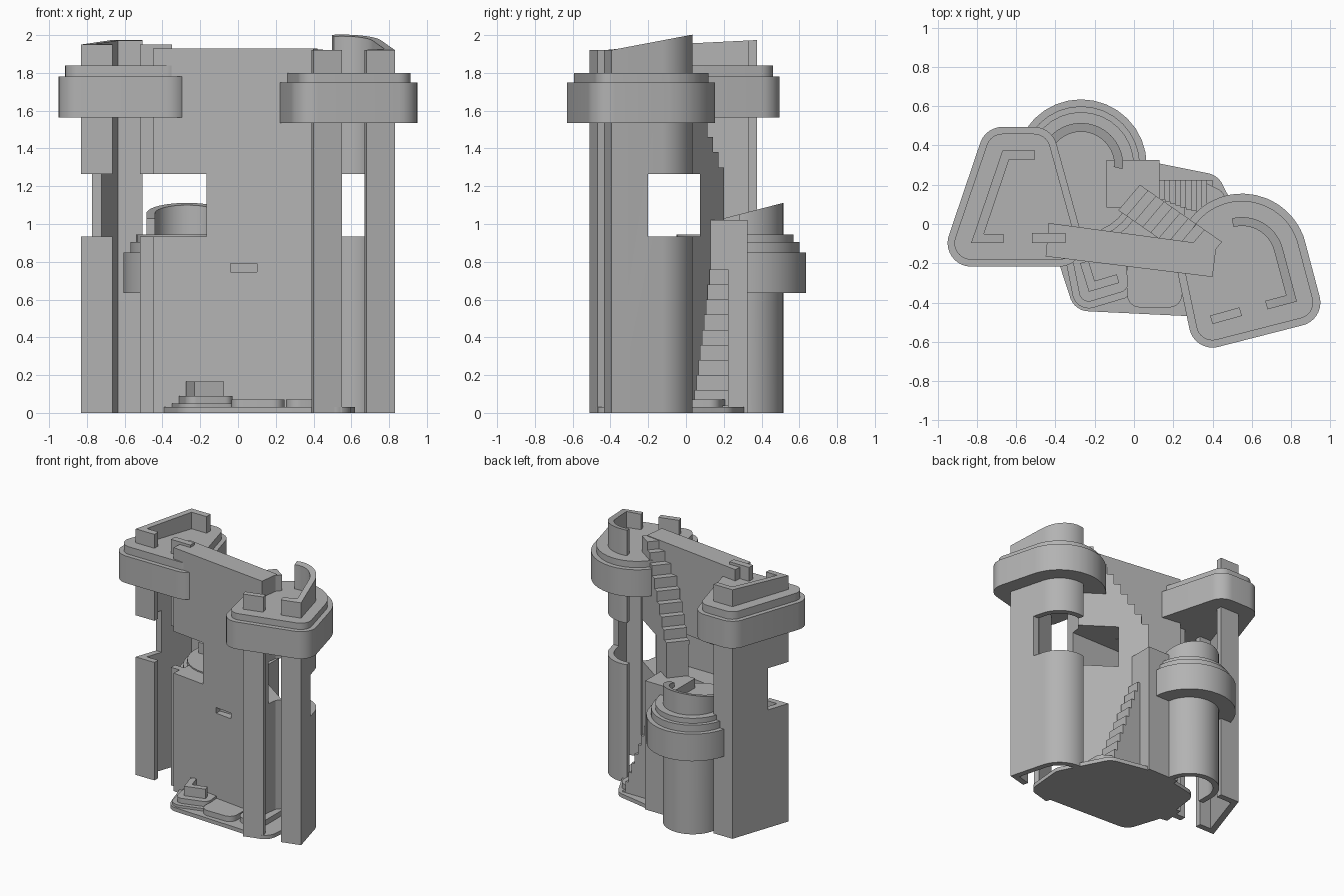
import bpy, bmesh, math
from mathutils import Vector, geometry

cube = bpy.data.objects.get("Cube")
if cube:
    bpy.data.objects.remove(cube, do_unlink=True)

stone = bpy.data.materials.new("grey_stone")
stone.use_nodes = True
COLOUR = (0.45, 0.45, 0.45, 1)
stone.diffuse_color = COLOUR
stone.node_tree.nodes["Principled BSDF"].inputs["Base Color"].default_value = COLOUR


def prism(name, outline, z0, z1):
    """Extrude a flat outline; z1 is a height or a function of y."""
    top = z1 if callable(z1) else (lambda y: z1)
    bm = bmesh.new()
    low = [bm.verts.new((x, y, z0)) for x, y in outline]
    high = [bm.verts.new((x, y, top(y))) for x, y in outline]
    n = len(low)
    caps = [bm.faces.new(low), bm.faces.new(high)]
    for i in range(n):
        j = (i + 1) % n
        bm.faces.new((low[i], low[j], high[j], high[i]))
    if callable(z1):
        bmesh.ops.triangulate(bm, faces=caps)
    bmesh.ops.recalc_face_normals(bm, faces=bm.faces)
    mesh = bpy.data.meshes.new(name)
    bm.to_mesh(mesh)
    bm.free()
    mesh.materials.append(stone)
    ob = bpy.data.objects.new(name, mesh)
    bpy.context.collection.objects.link(ob)
    return ob


def box(name, x0, x1, y0, y1, z0, z1):
    return prism(name, [(x0, y0), (x1, y0), (x1, y1), (x0, y1)], z0, z1)


def arc(cx, cy, r, a0, a1, n=20):
    angles = [math.radians(a0 + (a1 - a0) * i / n) for i in range(n + 1)]
    return [(cx + r * math.cos(a), cy + r * math.sin(a)) for a in angles]


def inflate(points, r):
    """Rounded outline at distance r around the hull of the points."""
    cloud = [Vector(q) for x, y in points for q in arc(x, y, r, 0, 360, 32)[:-1]]
    return [cloud[i][:] for i in geometry.convex_hull_2d(cloud)]


def band(path, t):
    """Wall outline: the path and its mitred offset to the right-hand side."""
    pts = [Vector(p) for p in path]
    inner = []
    for i, p in enumerate(pts):
        a = (p - pts[i - 1]).normalized() if i else None
        b = (pts[i + 1] - p).normalized() if i < len(pts) - 1 else None
        a, b = a or b, b or a
        na, nb = Vector((a.y, -a.x)), Vector((b.y, -b.x))
        m = (na + nb).normalized()
        inner.append((p + m * t / max(m.dot(na), 0.3))[:])
    return [p[:] for p in pts] + inner[::-1]


def cut(ob, cutter):
    mod = ob.modifiers.new("opening", 'BOOLEAN')
    mod.operation, mod.solver, mod.object = 'DIFFERENCE', 'EXACT', cutter
    bpy.context.view_layer.objects.active = ob
    bpy.ops.object.modifier_apply(modifier=mod.name)


cut_by_window = []
smooth = []

# Right-hand trapezoid tower: clipped wall, pillar and collars
TRAP_TOP = lambda y: 1.95 + 0.05 * (y + 0.1)
trap_path = [(-0.665, -0.097), (-0.83, -0.097), (-0.67, 0.375), (-0.505, 0.375)]
cut_by_window.append(prism("trapezoid_tower_wall", band(trap_path, 0.047), 0, TRAP_TOP))
cut_by_window.append(prism("trapezoid_tower_pillar",
                           band([(-0.35, -0.097), (-0.52, -0.097)], 0.05), 0, 1.95))
trap = [(-0.83, -0.097), (-0.67, 0.375), (-0.51, 0.375), (-0.38, -0.097)]
smooth.append(prism("trapezoid_tower_collar", inflate(trap, 0.12), 1.565, 1.78))
smooth.append(prism("trapezoid_tower_cap", inflate(trap, 0.085), 1.78, 1.84))

# Left-hand round-backed tower
ROUND_TOP = lambda y: 1.92 + 0.19 * max(0, y + 0.4)
round_path = (arc(0.55, -0.18, 0.215, 104, 14)
              + [(0.83, -0.395), (0.68, -0.435)])
cut_by_window.append(prism("round_tower_wall", band(round_path, 0.045), 0, ROUND_TOP))
cut_by_window.append(prism("round_tower_pillar",
                           band([(0.55, -0.468), (0.40, -0.51)], 0.045), 0, 1.92))
round_core = arc(0.55, -0.18, 0.215, 0, 195) + [(0.40, -0.51), (0.83, -0.40)]
smooth.append(prism("round_tower_collar", inflate(round_core, 0.12), 1.535, 1.75))
smooth.append(prism("round_tower_cap", inflate(round_core, 0.083), 1.75, 1.80))

# Main curtain wall with a shallow slot in its front
wall = prism("main_wall", [(-0.435, 0.005), (-0.45, -0.165), (0.40, -0.27), (0.42, -0.11)], 0, 1.93)
slot = box("slot_cutter", -0.04, 0.10, -0.4, -0.17, 0.745, 0.79)
cut(wall, slot)
bpy.data.objects.remove(slot, do_unlink=True)
cut_by_window.append(wall)

# Upper stair: solid steps climbing diagonally to the wall top
foot_a, foot_b = Vector((0.03, 0.2)), Vector((-0.08, 0.07))
run = Vector((0.82, -0.57)).normalized()
STEPS, TREAD = 9, 0.05
stair_bm = bmesh.new()
for i in range(STEPS):
    s = run * TREAD * i
    e = run * (TREAD * (i + 1) if i < STEPS - 1 else 0.51)
    step = prism("upper_stair_step_%d" % (i + 1),
                 [(foot_a + s)[:], (foot_a + e)[:], (foot_b + e)[:], (foot_b + s)[:]],
                 0, min(1.925, 1.3 + 0.08 * i))
    cut_by_window.append(step)
stair_bm.free()

# Lower stair and landing
for i in range(10):
    x = 0.40 - 0.027 * i
    box("lower_stair_step_%d" % (i + 1), x - 0.027, x,
        0.035 + 0.01 * i, 0.225, 0, 0.04 + 0.08 * i)
box("landing", -0.14, 0.13, 0.085, 0.325, 0, 1.02)

# Rear half-round turret with stacked collars
turret_path = ([(-0.485, 0.2)] + arc(-0.27, 0.3, 0.215, 180, 0) + [(-0.06, 0.28)])
smooth.append(prism("rear_turret_wall", band(turret_path, 0.045), 0,
                    lambda y: 1.03 + 0.26 * (y - 0.2)))
turret_core = [(-0.27, 0.3), (-0.27, 0.22)]
for name, r, z0, z1 in (("collar", 0.335, 0.635, 0.85), ("ledge", 0.30, 0.85, 0.905),
                        ("floor", 0.27, 0.905, 0.945)):
    smooth.append(prism("rear_turret_" + name, inflate(turret_core, r), z0, z1))

# Ground plate with low ruined platforms
plate = [(-0.31, -0.1), (-0.23, -0.345), (0.18, -0.35), (0.5, -0.38), (0.52, -0.15),
         (0.36, 0.16), (0.06, 0.22), (-0.28, 0.15)]
smooth.append(prism("ground_plate", inflate(plate, 0.1), 0, 0.03))
ruin = [(-0.275, -0.12), (-0.23, -0.345), (-0.08, -0.30), (-0.1, -0.12)]
smooth.append(prism("ruin_lower_step", inflate(ruin, 0.085), 0.03, 0.05))
smooth.append(prism("ruin_upper_step", inflate(ruin, 0.05), 0.05, 0.09))
prism("ruin_wall", band([(-0.075, -0.30), (-0.23, -0.345), (-0.275, -0.2)], 0.045), 0.09, 0.165)
smooth.append(prism("front_step", inflate([(0.03, -0.36), (0.18, -0.36), (0.18, -0.2),
                                           (0.03, -0.2)], 0.065), 0.03, 0.072))
smooth.append(prism("side_step", inflate([(0.32, -0.32), (0.4, -0.3), (0.4, 0.12),
                                          (0.32, 0.16)], 0.065), 0.03, 0.072))

# One long rectangular passage through towers, wall and stair
window = box("window_cutter", -1.2, 1.2, -0.2, 0.075, 0.935, 1.265)
for ob in cut_by_window:
    cut(ob, window)
bpy.data.objects.remove(window, do_unlink=True)

# Smooth the curved sides, keep edges sharp
smooth.append(bpy.data.objects["round_tower_wall"])
bpy.ops.object.select_all(action='DESELECT')
for ob in smooth:
    ob.select_set(True)
bpy.context.view_layer.objects.active = smooth[0]
bpy.ops.object.shade_smooth_by_angle(angle=math.radians(30))
bpy.ops.object.select_all(action='DESELECT')
